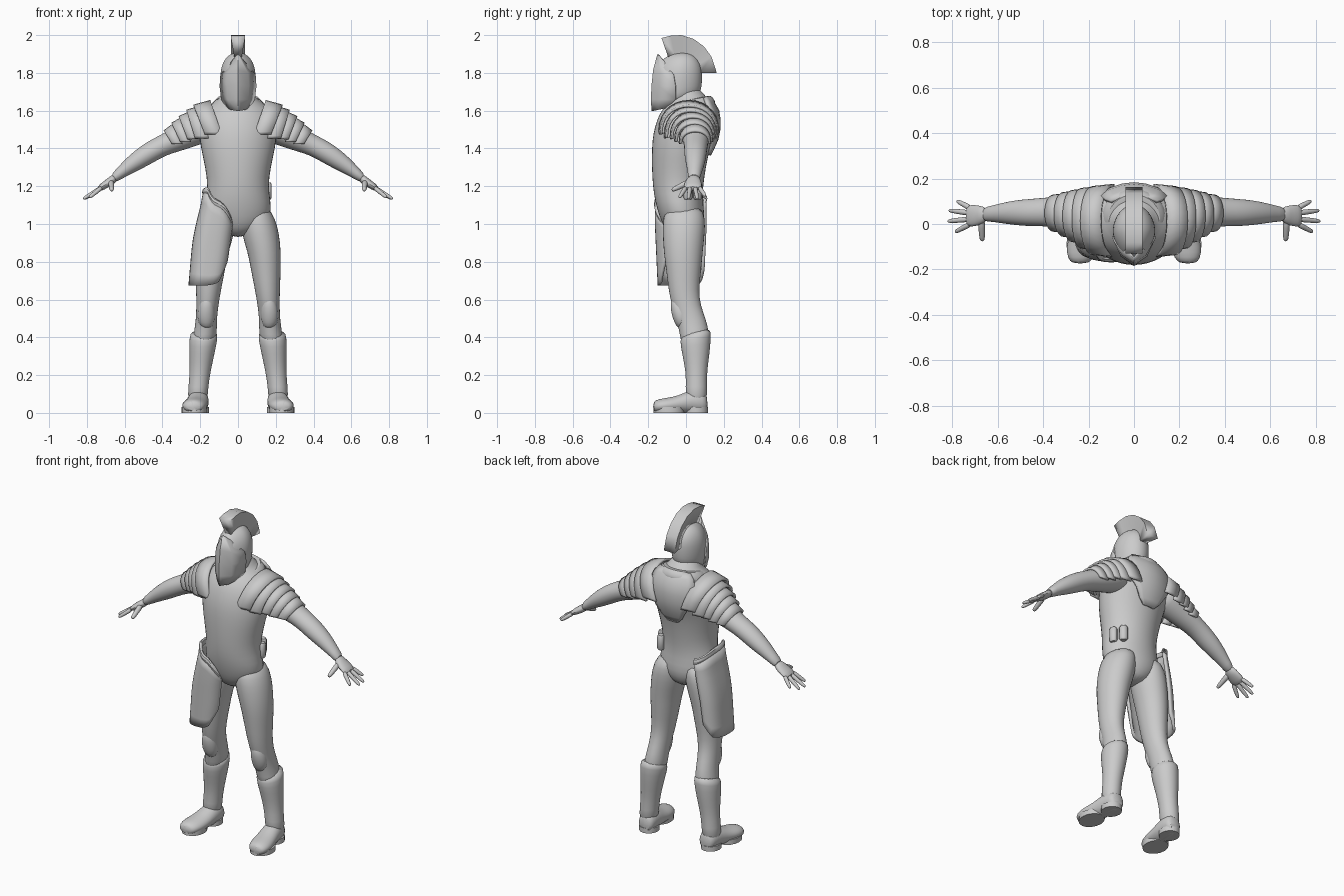
import bpy, bmesh, math
from mathutils import Vector as V

grey = bpy.data.materials.new("light_grey")
grey.diffuse_color = (0.6, 0.6, 0.6, 1)
X, Y, Z = V((1, 0, 0)), V((0, 1, 0)), V((0, 0, 1))


def finish(name, verts, faces, mirror=False, thick=0, sub=0, angle=40):
    me = bpy.data.meshes.new(name)
    me.from_pydata([tuple(v) for v in verts], [], faces)
    bm = bmesh.new()
    bm.from_mesh(me)
    bmesh.ops.recalc_face_normals(bm, faces=bm.faces)
    bm.to_mesh(me)
    bm.free()
    me.materials.append(grey)
    ob = bpy.data.objects.new(name, me)
    bpy.context.collection.objects.link(ob)
    bpy.context.view_layer.objects.active = ob
    ob.select_set(True)
    bpy.ops.object.shade_smooth_by_angle(angle=math.radians(angle))
    ob.select_set(False)
    if thick:
        m = ob.modifiers.new("thickness", 'SOLIDIFY')
        m.thickness, m.offset = thick, 0
    if sub:
        ob.modifiers.new("round", 'SUBSURF').levels = sub
        ob.modifiers["round"].render_levels = sub
    if mirror:
        ob.modifiers.new("mirror", 'MIRROR')
    return ob


def loft(name, rings, u=X, v=Y, n=16, mirror=False, point=0, sub=1):
    """Closed tube; ring = (x, y, z, radius_u, radius_v, optional tilt of z along y)."""
    verts, faces = [], []
    for r in rings:
        tilt = r[5] if len(r) > 5 else 0
        for i in range(n):
            t = 2 * math.pi * i / n
            c, s = math.cos(t), math.sin(t)
            c *= 1 - point * max(0, -s)
            p = V(r[:3]) + u * (r[3] * c * 1.02) + v * (r[4] * s * 1.02)
            p.z += tilt * s * r[4]
            verts.append(p)
    for k in range(len(rings) - 1):
        for i in range(n):
            j = (i + 1) % n
            faces.append((k*n + i, k*n + j, k*n + n + j, k*n + n + i))
    faces += [tuple(range(n)), tuple(range(len(verts) - n, len(verts)))]
    return finish(name, verts, faces, mirror, sub=sub, angle=60)


def sheet(name, rows, **kw):
    """Open grid of points given a thickness."""
    n = len(rows[0])
    faces = [(k*n + i, k*n + i + 1, k*n + n + i + 1, k*n + n + i)
             for k in range(len(rows) - 1) for i in range(n - 1)]
    return finish(name, [p for r in rows for p in r], faces, **kw)


def lerp(table, t):
    for (a, p), (b, q) in zip(table, table[1:]):
        if t <= b:
            return p + (q - p) * max(0, (t - a) / (b - a))
    return table[-1][1]


# Torso from pelvis to neck
loft("torso", [(0, y, z, a, b) for z, y, a, b in (
    (.93, -.01, .04, .06), (.98, -.015, .13, .10), (1.04, -.02, .175, .12),
    (1.12, -.038, .172, .125), (1.2, -.043, .158, .132), (1.3, -.038, .172, .142),
    (1.4, -.028, .195, .152), (1.48, -.008, .205, .165), (1.55, .01, .205, .163),
    (1.6, .02, .18, .15), (1.64, .025, .135, .12), (1.67, .02, .085, .085),
    (1.74, -.01, .06, .065))], n=20)

# Collar ring around the neck
loft("collar", [(0, y, z, a, b, .2) for z, y, a, b in (
    (1.57, .02, .16, .148), (1.63, .025, .142, .128), (1.665, .025, .115, .105),
    (1.655, .02, .08, .08))], n=20)

# Legs
loft("leg", [(.085, -.01, 1.1, .07, .09), (.105, -.01, 1.03, .092, .112),
             (.118, -.012, .95, .1, .112), (.14, -.015, .85, .088, .103),
             (.148, -.012, .75, .078, .092), (.156, -.012, .65, .066, .08),
             (.162, 0, .57, .058, .076), (.168, .03, .49, .055, .078),
             (.172, .045, .42, .062, .078), (.19, .05, .33, .06, .07)], mirror=True)

# Knee guards
loft("knee_guard", [(.165, -.02, .445, .02, .02), (.168, -.022, .475, .045, .04),
                    (.168, -.03, .53, .05, .05), (.165, -.045, .585, .04, .04),
                    (.162, -.05, .62, .015, .02)], n=12, mirror=True)

# Boots: shaft and foot
loft("boot_shaft", [(.18, .053, .435, .068, .075, .25), (.182, .05, .40, .076, .083, .2),
                    (.19, .052, .32, .067, .074), (.2, .055, .22, .055, .056),
                    (.21, .055, .14, .052, .056), (.215, .055, .05, .055, .06)], mirror=True)
loft("boot_foot", [(.205, .115, .045, .035, .045), (.207, .09, .06, .052, .062),
                   (.21, .03, .062, .056, .064), (.22, -.04, .045, .062, .045),
                   (.23, -.1, .04, .068, .04), (.235, -.15, .036, .058, .036),
                   (.237, -.175, .032, .035, .026)], v=Z, mirror=True)
loft("boot_sole", [(.21, .055, z, .055, .06) for z in (0, .03)], mirror=True, sub=0)
loft("toe_sole", [(.232, -.09, z, .065, .08) for z in (0, .03)], mirror=True, sub=0)

# Arms
loft("arm", [(.13, .04, 1.53, .09, .08), (.2, .045, 1.515, .095, .09),
             (.27, .05, 1.475, .078, .075), (.34, .052, 1.44, .068, .062),
             (.4, .053, 1.415, .062, .055), (.46, .05, 1.383, .06, .056),
             (.52, .05, 1.345, .055, .052), (.58, .048, 1.305, .045, .042),
             (.63, .045, 1.265, .034, .03), (.665, .042, 1.238, .032, .024)],
     u=Y, v=V((.42, 0, .9)), mirror=True)

# Hands: palm, four fingers, thumb
loft("palm", [(.645, .042, 1.25, .03, .024), (.68, .038, 1.222, .044, .022),
              (.715, .036, 1.2, .05, .02), (.74, .036, 1.183, .045, .014)],
     u=Y, v=V((.5, 0, .86)), n=12, mirror=True)


def finger(name, a, b, r):
    a, b = V(a), V(b)
    d = (b - a).normalized()
    u = d.cross(Z).normalized()
    rings = [(*a.lerp(b, t), r * s, r * s) for t, s in
             ((0, 1.1), (.35, 1), (.7, .9), (.93, .75), (1, .4))]
    loft(name, rings, u=u, v=u.cross(d), n=8, mirror=True)


for i, (y0, x1, y1, z1) in enumerate(((0, .787, -.035, 1.14), (.022, .82, .012, 1.132),
                                      (.048, .815, .06, 1.132), (.07, .78, .102, 1.148))):
    finger(f"finger_{i + 1}", (.72, y0, 1.195), (x1, y1, z1), .0125)
finger("thumb", (.672, .02, 1.225), (.668, -.075, 1.178), .016)


# Layered shoulder armour: arches over the upper arm
def arch(name, x0, z0, x1, z1, cy, ry, low, lean):
    rows = []
    for f in (0, .5, 1):
        row = []
        for i in range(17):
            t = math.radians(-100 + 200 * i / 16)
            c = max(0, math.cos(t)) ** .8
            x = x0 + (x1 - x0) * f - lean * (1 - c)
            z = low + (z0 + (z1 - z0) * f - low) * c
            row.append((x, cy + ry * math.sin(t) * (1 - .06 * f), z))
        rows.append(row)
    sheet(name, rows, mirror=True, thick=.014)


arch("shoulder_band", .145, 1.65, .235, 1.625, .015, .155, 1.475, .06)
arch("shoulder_plate_1", .20, 1.62, .272, 1.598, .025, .135, 1.455, .045)
arch("shoulder_plate_2", .255, 1.59, .312, 1.565, .035, .115, 1.45, .045)
arch("shoulder_plate_3", .295, 1.56, .35, 1.53, .042, .098, 1.435, .045)
arch("shoulder_plate_4", .335, 1.53, .39, 1.49, .048, .08, 1.425, .04)

# Shield-shaped plate on the upper back
back = []
for z, w, y in ((1.67, .1, .12), (1.64, .13, .145), (1.6, .145, .168), (1.55, .145, .176),
                (1.5, .135, .174), (1.45, .1, .164), (1.4, .07, .142), (1.365, .035, .125)):
    back.append([(w * s, y - 2.2 * (w * s) ** 2, z) for s in (-1, -.7, -.35, 0, .35, .7, 1)])
sheet("back_plate", back, thick=.016)


# Hanging thigh plate wrapped around one hip, with a sash along its top
def hip(deg, z):
    t = math.radians(deg)
    inner = lerp(((.67, .08), (.82, .05), (1.0, .025), (1.2, .01)), z)
    outer = lerp(((.67, .255), (.9, .235), (1.0, .215), (1.1, .19), (1.2, .172)), z)
    ry = lerp(((.67, .115), (1.0, .13), (1.2, .13)), z)
    c, s = math.cos(t), math.sin(t)
    c = math.copysign(abs(c) ** .65, c)
    s = math.copysign(abs(s) ** .65, s)
    return V((-(outer + inner) / 2 - c * (outer - inner) / 2, -.027 - s * ry, z))


def top(deg):
    return lerp(((-80, 1.13), (0, 1.165), (50, 1.17), (90, 1.1), (150, 1.0)), deg)


def bottom(deg):
    return lerp(((-80, .76), (-55, .69), (0, .675), (90, .675), (120, .69), (150, .8)), deg)


angles = [-80 + 230 * i / 24 for i in range(25)]
sheet("thigh_plate", [[hip(d, bottom(d) + (top(d) - bottom(d)) * k / 8) for d in angles]
                      for k in range(9)], thick=.016)
sash = []
for d in angles:
    p, c = hip(d, top(d)), V((-.09, -.027, top(d)))
    o = (p - c).normalized()
    sash.append([p + o * (.012 * math.cos(a)) + Z * (.02 * math.sin(a) + .005)
                 for a in [math.tau * i / 8 for i in range(9)]])
sheet("sash", sash)

# Belt pouches on the opposite hip
for i, (x, y, ang) in enumerate(((.158, .01, 12), (.128, .062, 48))):
    o = V((math.cos(math.radians(ang)), math.sin(math.radians(ang)), 0))
    loft(f"pouch_{i + 1}", [(x, y, z, a, b) for z, a, b in (
        (1.13, .015, .018), (1.14, .02, .024), (1.21, .02, .024), (1.22, .015, .018))],
        u=o, v=o.cross(Z), n=8, sub=0)

# Helmet shell, pointed face mask and crest
loft("helmet", [(0, y, z, a, b, k) for z, y, a, b, k in (
    (1.64, -.055, .062, .105, .3), (1.67, -.045, .085, .12, .2), (1.72, -.042, .092, .125, .1),
    (1.78, -.04, .095, .125, 0), (1.83, -.035, .09, .118, 0), (1.87, -.03, .073, .095, 0),
    (1.895, -.025, .048, .065, 0), (1.907, -.02, .02, .03, 0))], n=20, point=.25)
sheet("face_mask", [
    [(s * x, y, z) for s, x, y, z in ((-1, *a), (-1, *b), (1, *c), (1, *b), (1, *a))]
    for a, b, c in (
        ((.03, -.115, 1.862), (.012, -.135, 1.885), (0, -.148, 1.898)),
        ((.09, -.065, 1.79), (.05, -.135, 1.80), (0, -.17, 1.815)),
        ((.094, -.055, 1.73), (.055, -.14, 1.73), (0, -.178, 1.74)),
        ((.086, -.055, 1.66), (.052, -.14, 1.66), (0, -.182, 1.66)),
        ((.058, -.09, 1.618), (.036, -.145, 1.605), (0, -.178, 1.598)))], thick=.008)
crest = []
for y0, z0, y1, z1 in ((-.095, 1.885, -.13, 1.985), (-.06, 1.9, -.08, 1.997),
                       (-.02, 1.9, -.025, 2.0), (.015, 1.89, .04, 1.98),
                       (.045, 1.87, .095, 1.94), (.065, 1.845, .135, 1.885),
                       (.072, 1.8, .163, 1.8)):
    a, b = (y0, z0), (y1, z1)
    crest.append([(-.02, *a), (-.037, *b), (.037, *b), (.02, *a), (-.02, *a)])
crest_ob = sheet("crest", crest, angle=35)
bm = bmesh.new()
bm.from_mesh(crest_ob.data)
bmesh.ops.remove_doubles(bm, verts=bm.verts, dist=1e-5)
bmesh.ops.holes_fill(bm, edges=bm.edges, sides=0)
bmesh.ops.recalc_face_normals(bm, faces=bm.faces)
bm.to_mesh(crest_ob.data)
bm.free()
